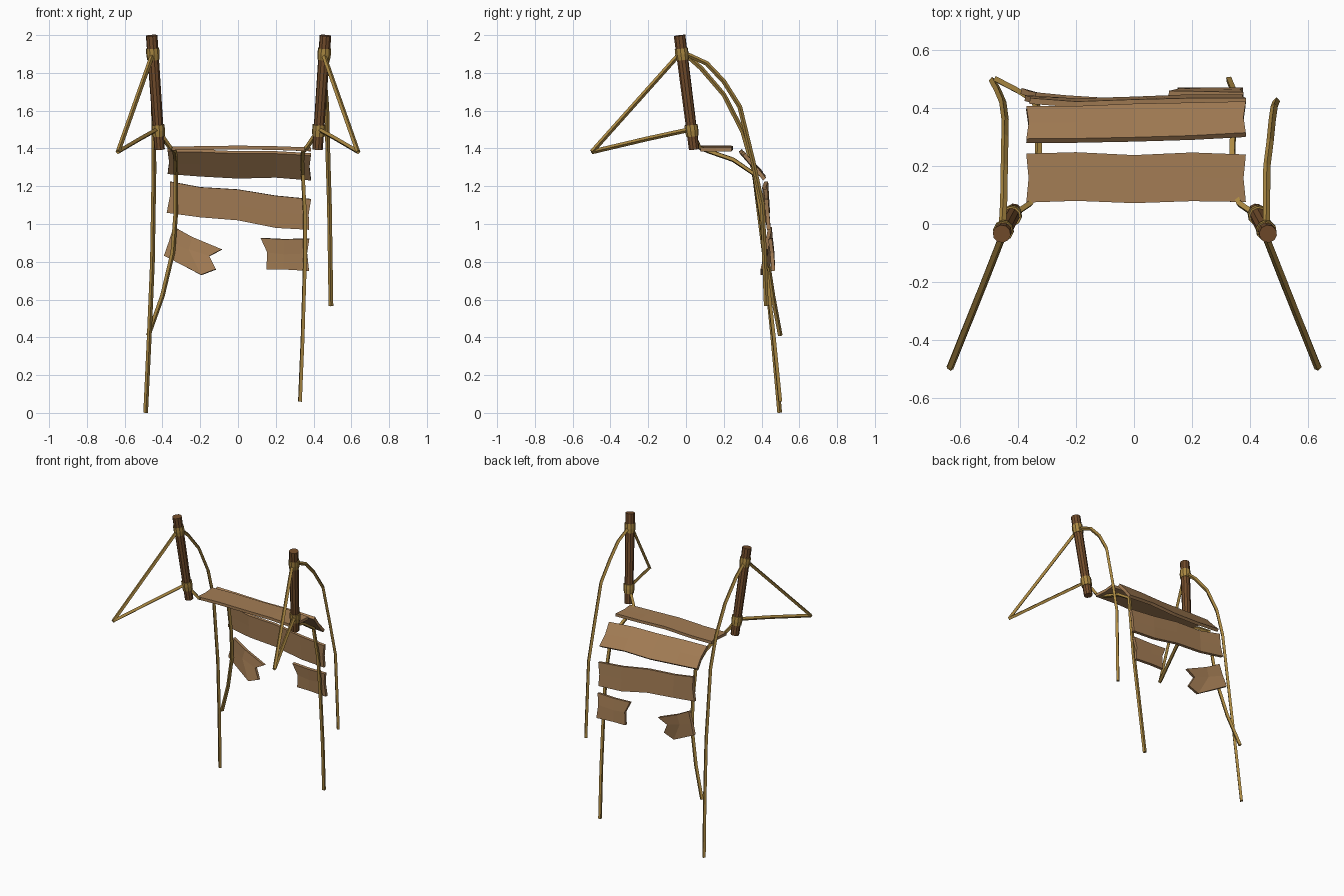
import bpy, bmesh, math
from mathutils import Vector

if "Cube" in bpy.data.objects:
    bpy.data.objects.remove(bpy.data.objects["Cube"])


def material(name, rgb):
    m = bpy.data.materials.new(name)
    m.diffuse_color = (*rgb, 1)
    m.use_nodes = True
    m.node_tree.nodes["Principled BSDF"].inputs["Base Color"].default_value = m.diffuse_color
    return m


PLANK = material("plank wood", (0.37, 0.205, 0.09))
POST = material("post wood", (0.175, 0.075, 0.025))
ROPE = material("rope", (0.41, 0.25, 0.055))


def finish(bm, name, mat):
    bmesh.ops.recalc_face_normals(bm, faces=bm.faces)
    me = bpy.data.meshes.new(name)
    bm.to_mesh(me)
    bm.free()
    me.materials.append(mat)
    ob = bpy.data.objects.new(name, me)
    bpy.context.collection.objects.link(ob)
    return ob


def tube(name, pts, radii, sides, mat):
    """Capped tube along a path, one radius or one per point."""
    pts = [Vector(p) for p in pts]
    if not isinstance(radii, (list, tuple)):
        radii = [radii] * len(pts)
    bm = bmesh.new()
    rings, u = [], None
    for i, p in enumerate(pts):
        a, b = pts[max(i - 1, 0)], pts[min(i + 1, len(pts) - 1)]
        t = (b - a).normalized()
        if u is None:
            u = t.orthogonal()
        u = (u - t * u.dot(t)).normalized()
        v = t.cross(u)
        angs = [2 * math.pi * (k + 0.5) / sides for k in range(sides)]
        rings.append([bm.verts.new(p + (u * math.cos(g) + v * math.sin(g)) * radii[i])
                      for g in angs])
    for r, s in zip(rings, rings[1:]):
        for k in range(sides):
            j = (k + 1) % sides
            bm.faces.new((r[k], r[j], s[j], s[k]))
    bm.faces.new(rings[0])
    bm.faces.new(rings[-1])
    return finish(bm, name, mat)


def rope(name, pts):
    return tube(name, pts, 0.0125, 4, ROPE)


def plank(name, rows, thick=0.02):
    """Board from rows of points across its width, thickened."""
    bm = bmesh.new()
    g = [[bm.verts.new(p) for p in row] for row in rows]
    for r, s in zip(g, g[1:]):
        for k in range(len(r) - 1):
            bm.faces.new((r[k], r[k + 1], s[k + 1], s[k]))
    ob = finish(bm, name, PLANK)
    mod = ob.modifiers.new("thickness", 'SOLIDIFY')
    mod.thickness = thick
    mod.offset = 0
    return ob


def full_plank(name, upper, lower, notch=0.008):
    """Whole board: middle row is the average, with notched ends."""
    mid = [(Vector(a) + Vector(b)) / 2 for a, b in zip(upper, lower)]
    mid[0].x += notch
    mid[-1].x -= notch
    return plank(name, [upper, mid, lower])


# posts, rope wraps and guy ropes on both sides
for s, side, dx in ((-1, "left", 0), (1, "right", .006)):
    top, low = Vector((s * 0.457 + dx, -0.034, 1.998)), Vector((s * 0.415 + dx, 0.043, 1.395))
    tube(side + "_post", [low, top], [0.028, 0.031], 10, POST)
    d = (top - low).normalized()
    for z, label in ((1.90, "upper"), (1.495, "lower")):
        c = low.lerp(top, (z - 1.395) / 0.603)
        tube(f"{side}_{label}_wrap", [c - d * .031, c, c + d * .031], [.033, .036, .035], 10, ROPE)
    rope(side + "_guy_rope", [(s * 0.45, -0.03, 1.905), (s * 0.635, -0.498, 1.382)])
    rope(side + "_guy_rope_low", [(s * 0.636, -0.498, 1.382), (s * 0.52, -0.21, 1.45),
                                  (s * 0.43, 0.02, 1.5)])

# hanging handrail ropes
rope("left_hand_rope", [(-.455, -.01, 1.905), (-.45, .08, 1.825), (-.448, .2, 1.685), (-.446, .3, 1.49),
                        (-.445, .36, 1.28), (-.453, .42, .8), (-.47, .46, .4), (-.489, .496, .001)])
rope("right_hand_rope", [(.457, -.01, 1.905), (.458, .11, 1.85), (.459, .2, 1.755), (.47, .285, 1.62),
                         (.477, .355, 1.33), (.484, .405, 1.1), (.492, .425, .565)])

# ropes carrying the planks
rope("left_deck_rope", [(-.42, .03, 1.49), (-.36, .07, 1.405), (-.335, .12, 1.385), (-.33, .25, 1.34),
                        (-.33, .36, 1.265), (-.33, .395, 1.05), (-.345, .425, .85), (-.4, .46, .62),
                        (-.475, .499, .41)])
rope("right_deck_rope", [(.422, .03, 1.49), (.364, .07, 1.405), (.344, .12, 1.385), (.34, .25, 1.34),
                         (.343, .36, 1.265), (.354, .395, 1.05), (.354, .42, .8), (.342, .465, .4),
                         (.328, .499, .06)])

# whole planks, top to bottom
X = (-.372, -.2, 0, .2, .386)
full_plank("plank_first",
           list(zip(X, (.243, .248, .238, .247, .24), (1.40, 1.402, 1.405, 1.402, 1.395))),
           list(zip(X, (.074, .08, .072, .079, .076), (1.40, 1.402, 1.405, 1.402, 1.395))))
full_plank("plank_second",
           list(zip(X, (.287, .288, .292, .298, .308), (1.390, 1.387, 1.379, 1.379, 1.369))),
           list(zip(X, (.4, .4, .408, .412, .416), (1.271, 1.258, 1.247, 1.252, 1.237))))
full_plank("plank_third",
           list(zip((-.36, -.2, 0, .2, .387), (.425, .413, .42, .425, .425),
                    (1.225, 1.195, 1.183, 1.15, 1.132))),
           list(zip((-.377, -.2, 0, .2, .377), (.435, .424, .43, .438, .438),
                    (1.06, 1.036, 1.02, .98, .97))))

# broken plank halves with jagged inner ends
plank("broken_plank_left", [
    [(-.34, .445, .985), (-.24, .435, .93), (-.085, .425, .865)],
    [(-.365, .45, .905), (-.26, .432, .865), (-.152, .42, .83)],
    [(-.39, .46, .832), (-.195, .405, .73), (-.117, .405, .76)]])
plank("broken_plank_right", [
    [(.12, .45, .926), (.24, .448, .92), (.378, .445, .922)],
    [(.155, .458, .85), (.245, .457, .84), (.366, .455, .845)],
    [(.15, .462, .76), (.24, .462, .76), (.376, .462, .752)]])
